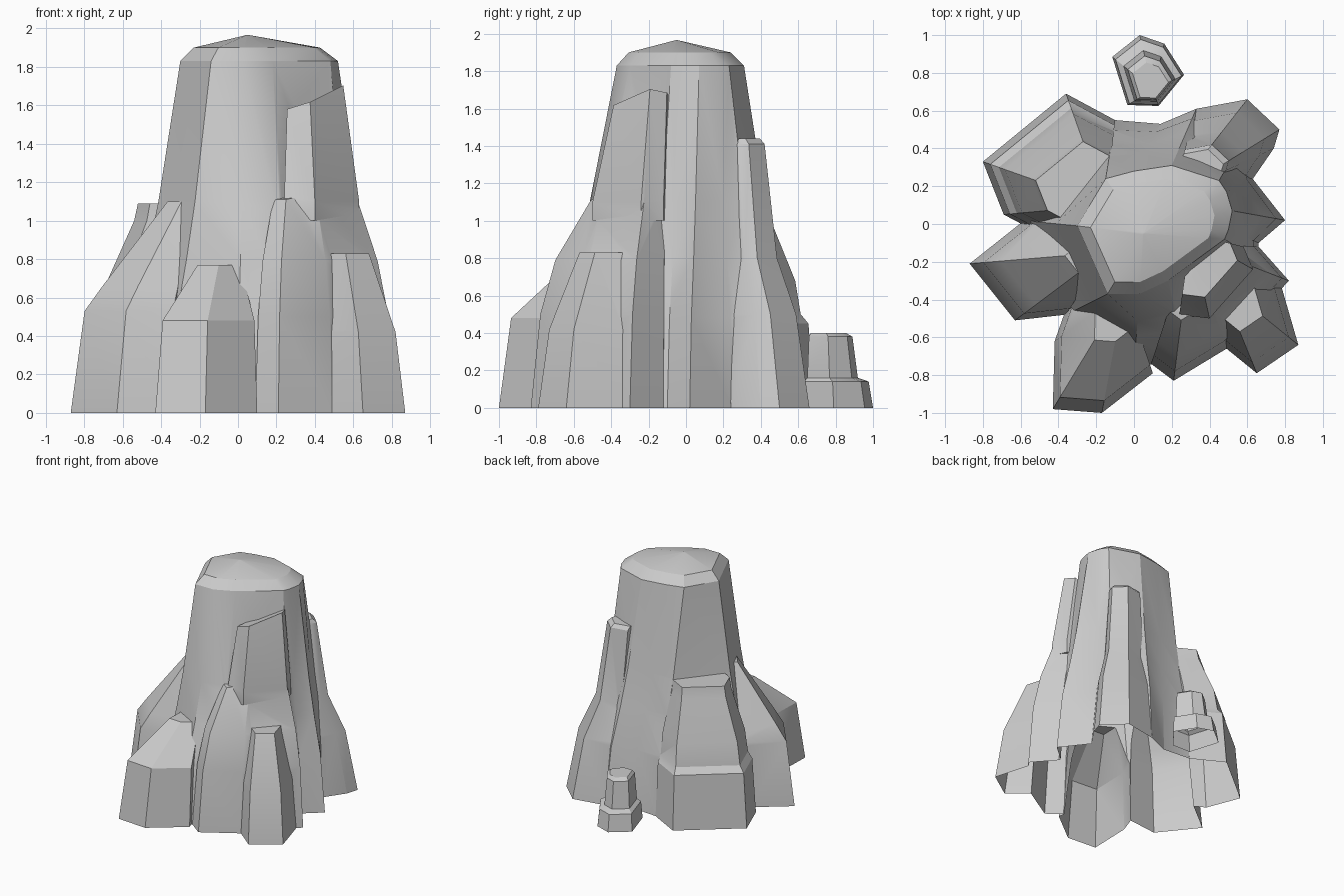
import bpy, bmesh

if "Cube" in bpy.data.objects:
    bpy.data.objects.remove(bpy.data.objects["Cube"])

def loft(name, rings):
    """Closed solid through rings of (x, y, z) points."""
    rings = [[(x, y, z - .1) for x, y, z in rings[0]]] + rings   # sunk, trimmed later
    bm = bmesh.new()
    loops = [[bm.verts.new(p) for p in ring] for ring in rings]
    n = len(loops[0])
    for a, b in zip(loops, loops[1:]):
        for i in range(n):
            j = (i + 1) % n
            bm.faces.new((a[i], a[j], b[j], b[i]))
    bm.faces.new(loops[0][::-1])
    bm.faces.new(loops[-1])
    bmesh.ops.triangulate(bm, faces=bm.faces[:])
    bmesh.ops.recalc_face_normals(bm, faces=bm.faces)
    me = bpy.data.meshes.new(name)
    bm.to_mesh(me)
    bm.free()
    ob = bpy.data.objects.new(name, me)
    bpy.context.collection.objects.link(ob)
    return ob

def rock(name, centre, foot, profile, tilt=0, rooted=True):
    """Foot outline shrunk towards centre by (height, scale); rooted ones keep the centre as a corner."""
    cx, cy = centre
    pts = [centre] * rooted + foot
    rings = [[(cx + (x - cx) * k, cy + (y - cy) * k, z) for x, y in pts] for z, k in profile]
    rings[-1] = [(x, y, z + tilt * max(0, x - cx)) for x, y, z in rings[-1]]
    return loft(name, rings)

def finish(base, parts=()):
    """Union the parts into base, trim at the ground, leave the underside open."""
    bpy.context.view_layer.objects.active = base
    for p in parts:
        m = base.modifiers.new("join", 'BOOLEAN')
        m.operation, m.solver, m.object = 'UNION', 'EXACT', p
        bpy.ops.object.modifier_apply(modifier=m.name)
        bpy.data.objects.remove(p)
    bm = bmesh.new()
    bm.from_mesh(base.data)
    bmesh.ops.bisect_plane(bm, geom=bm.verts[:] + bm.edges[:] + bm.faces[:],
                           plane_co=(0, 0, 0), plane_no=(0, 0, 1), clear_inner=True)
    bm.to_mesh(base.data)
    bm.free()
    bpy.ops.object.select_all(action='DESELECT')
    base.select_set(True)
    bpy.ops.object.shade_smooth_by_angle(angle=0.45)

# central tower: blend from the flared foot to the rim, then a low peak
foot = [(.8, .02), (.62, .25), (.58, .45), (.33, .61), (.14, .53), (-.1, .55),
        (-.6, .02), (-.36, -.48), (0, -.75), (.28, -.73), (.66, -.2), (.66, -.1)]
rim = [(.52, .07), (.49, .17), (.45, .23), (.2, .31), (0, .28), (-.15, .24),
       (-.3, -.01), (-.14, -.37), (.03, -.37), (.18, -.3), (.48, -.08), (.5, -.03)]
rings = [[(a + (c - a) * t, b + (d - b) * t, z) for (a, b), (c, d) in zip(foot, rim)]
         for z, t in [(0, 0), (.48, .17), (.8, .42), (1.1, .62), (1.83, 1)]]
for z, k in [(1.9, .8), (1.965, .02)]:
    rings.append([(.05 + (x - .05) * k, -.05 + (y + .05) * k, z) for x, y in rim])
tower = loft("rock_spire", rings)

# buttresses and ledges around the tower
finish(tower, [
    rock("left_buttress", (-.15, -.15),
         [(-.58, .02), (-.87, -.21), (-.63, -.51), (-.36, -.48)],
         [(0, 1), (.53, .9), (.66, .77), (1.1, .3)]),
    rock("back_left_buttress", (-.15, .1),
         [(-.1, .55), (-.36, .69), (-.8, .33), (-.69, .05), (-.5, -.05)],
         [(0, 1), (.45, .94), (.5, .87), (.68, .82), (1, .6), (1.09, .57)]),
    rock("back_right_buttress", (.2, .15),
         [(.63, .24), (.74, .4), (.77, .5), (.6, .66), (.33, .61)],
         [(0, 1), (.5, .86), (.8, .66), (1.41, .53), (1.44, .48)]),
    rock("front_left_buttress", (-.05, -.35),
         [(-.36, -.45), (-.42, -.62), (-.43, -.98), (-.17, -1), (.1, -.79)],
         [(0, 1), (.48, .9), (.77, .42)]),
    rock("front_buttress", (.3, -.1),
         [(.09, -.74), (.21, -.83), (.49, -.66), (.82, -.3), (.66, -.12)],
         [(0, 1), (.5, .93), (.79, .82), (1.11, .56)], tilt=.3),
    rock("front_right_buttress", (.45, -.3),
         [(.49, -.66), (.65, -.79), (.87, -.64), (.78, -.33), (.62, -.2)],
         [(0, 1), (.42, .88), (.83, .55)]),
    rock("upper_right_panel", (.3, -.05),
         [(.24, -.48), (.4, -.5), (.63, -.24), (.58, -.12)],
         [(1.1, 1), (1.58, .75)], tilt=.5),
])

# small stepped stone behind
finish(rock("small_stone", (.1, .71),
            [(.13, .625), (.265, .79), (.16, .955), (.03, 1), (-.115, .885), (-.035, .63)],
            [(0, 1), (.14, .92), (.16, .72), (.38, .62), (.4, .5)], rooted=False))
